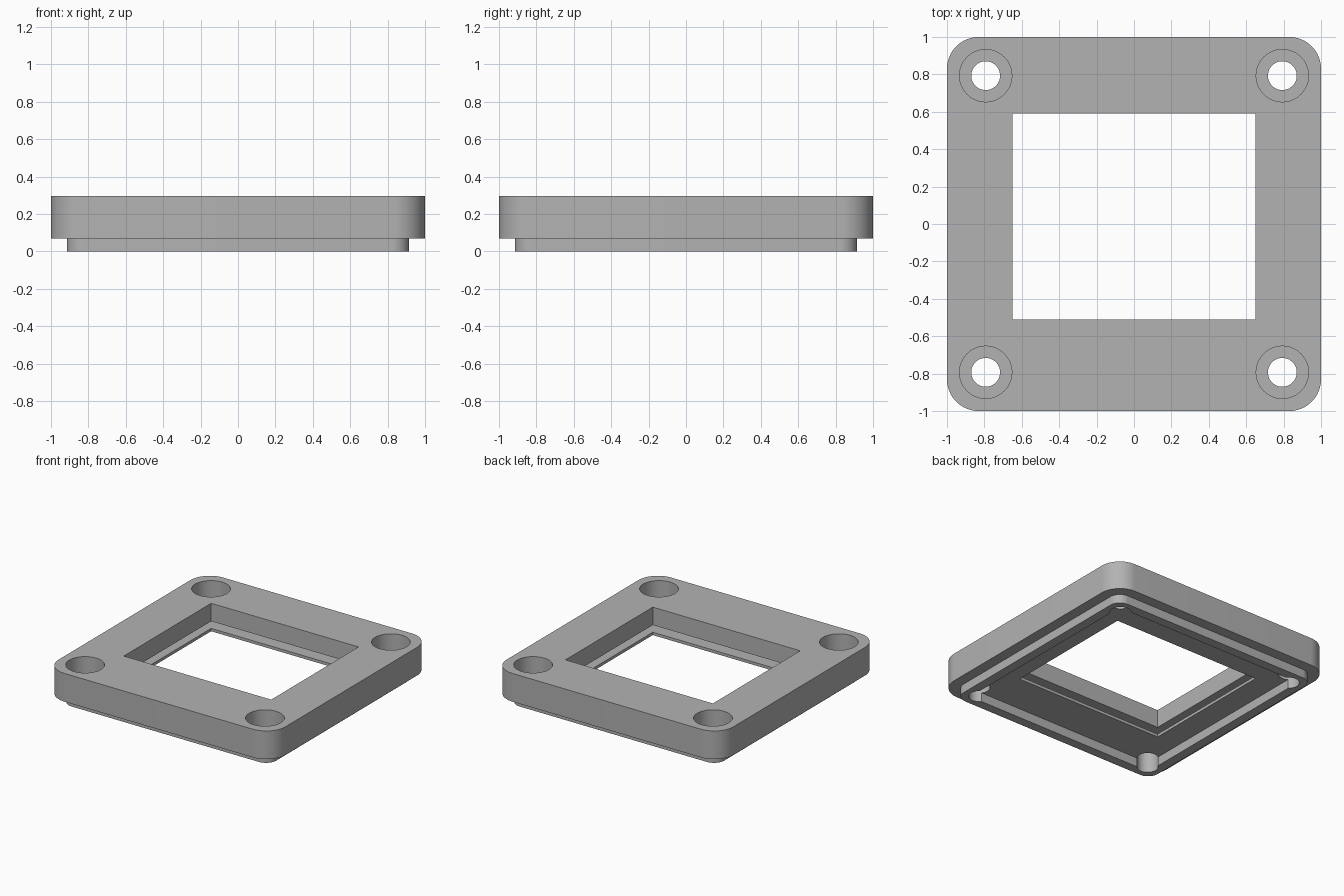
import bpy, bmesh, math

cube = bpy.data.objects.get("Cube")
if cube:
    bpy.data.objects.remove(cube, do_unlink=True)

grey = bpy.data.materials.new("plain_grey")
grey.use_nodes = True
COLOUR = (0.45, 0.45, 0.45, 1)
grey.diffuse_color = COLOUR
grey.node_tree.nodes["Principled BSDF"].inputs["Base Color"].default_value = COLOUR


def prism(name, outline, z0, z1):
    """Extrude a closed outline between two heights."""
    bm = bmesh.new()
    base = bm.faces.new([bm.verts.new((x, y, z0)) for x, y in outline])
    top = bmesh.ops.extrude_face_region(bm, geom=[base])["geom"]
    verts = [v for v in top if isinstance(v, bmesh.types.BMVert)]
    bmesh.ops.translate(bm, verts=verts, vec=(0, 0, z1 - z0))
    bmesh.ops.recalc_face_normals(bm, faces=bm.faces)
    mesh = bpy.data.meshes.new(name)
    bm.to_mesh(mesh)
    bm.free()
    mesh.materials.append(grey)
    ob = bpy.data.objects.new(name, mesh)
    bpy.context.collection.objects.link(ob)
    return ob


def rounded_square(half, radius, steps=16):
    points = []
    for quarter, (sx, sy) in enumerate([(1, 1), (-1, 1), (-1, -1), (1, -1)]):
        for i in range(steps + 1):
            a = (quarter + i / steps) * math.pi / 2
            points.append((sx * (half - radius) + radius * math.cos(a),
                           sy * (half - radius) + radius * math.sin(a)))
    return points


def rectangle(x, y0, y1):
    return [(-x, y0), (x, y0), (x, y1), (-x, y1)]


def circle(cx, cy, radius, steps=48):
    return [(cx + radius * math.cos(i * math.tau / steps),
             cy + radius * math.sin(i * math.tau / steps)) for i in range(steps)]


def combine(target, tool, operation):
    """Apply a boolean and discard the tool object."""
    tool.hide_render = True
    bpy.context.view_layer.objects.active = target
    mod = target.modifiers.new(tool.name, 'BOOLEAN')
    mod.operation, mod.object, mod.solver = operation, tool, 'EXACT'
    bpy.ops.object.modifier_apply(modifier=mod.name)
    bpy.data.objects.remove(tool, do_unlink=True)


TOP, FLOOR = 0.295, 0.07
WIN_X, WIN_Y0, WIN_Y1 = 0.65, -0.51, 0.59
SLOT = 0.12

# Plate with a narrower locating lip underneath
frame = prism("bezel_frame", rounded_square(1.0, 0.17), FLOOR, TOP)
combine(frame, prism("lip", rounded_square(0.915, 0.09), 0, 0.11), 'UNION')

# Shallow underside recess, leaving the lip as a rim
combine(frame, prism("recess", rectangle(0.84, -0.84, 0.84), -0.1, FLOOR + 0.002), 'DIFFERENCE')

# Off-centre window and the hidden panel slot around it
combine(frame, prism("window", rectangle(WIN_X, WIN_Y0, WIN_Y1), -0.1, 0.5), 'DIFFERENCE')
combine(frame, prism("slot", rectangle(WIN_X + SLOT, WIN_Y0 - SLOT, WIN_Y1 + SLOT),
                     0.095, 0.152), 'DIFFERENCE')

# Counterbored corner screw holes
for sx in (-1, 1):
    for sy in (-1, 1):
        cx, cy = sx * 0.793, sy * 0.793
        combine(frame, prism("bore", circle(cx, cy, 0.077), -0.1, 0.5), 'DIFFERENCE')
        combine(frame, prism("counterbore", circle(cx, cy, 0.14), 0.165, 0.5), 'DIFFERENCE')

bpy.ops.object.select_all(action='DESELECT')
frame.select_set(True)
bpy.context.view_layer.objects.active = frame
bpy.ops.object.shade_smooth_by_angle(angle=math.radians(30))
